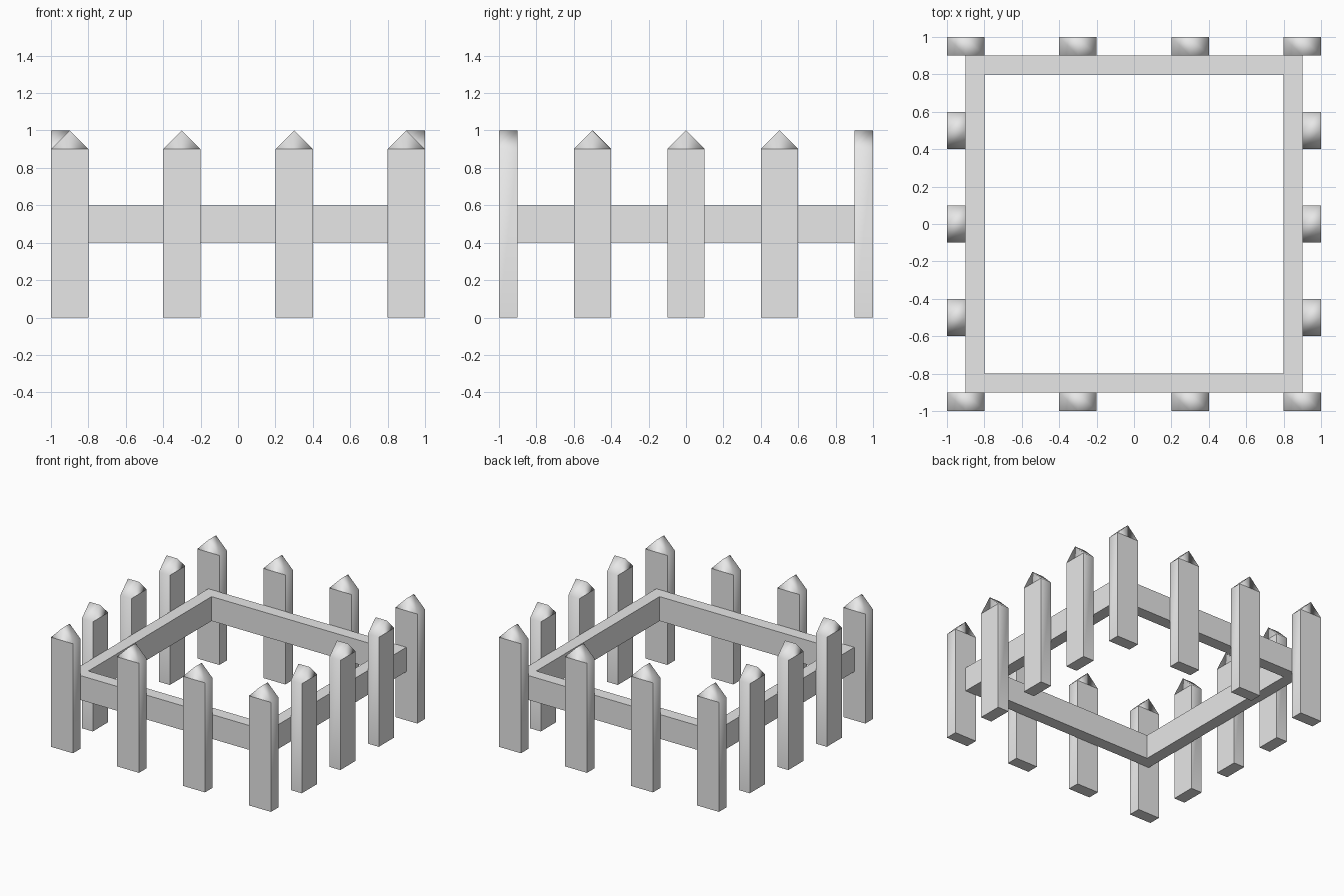
import bpy
import bmesh
from math import pi
from mathutils import Matrix

# Remove the default cube
cube = bpy.data.objects.get("Cube")
if cube:
    bpy.data.objects.remove(cube, do_unlink=True)

# Single grey material
grey = bpy.data.materials.new("plain grey")
grey.use_nodes = True
colour = (0.8, 0.8, 0.8, 1)
grey.diffuse_color = colour
grey.node_tree.nodes["Principled BSDF"].inputs["Base Color"].default_value = colour


def extruded(name, profile, depth, axis):
    """Fill a profile and extrude it along an axis (y or z)."""
    bm = bmesh.new()
    face = bm.faces.new([bm.verts.new(p) for p in profile])
    moved = bmesh.ops.extrude_face_region(bm, geom=[face])["geom"]
    verts = [v for v in moved if isinstance(v, bmesh.types.BMVert)]
    bmesh.ops.translate(bm, verts=verts, vec=[depth * a for a in axis])
    bmesh.ops.recalc_face_normals(bm, faces=bm.faces)
    return finish(name, bm)


def finish(name, bm):
    mesh = bpy.data.meshes.new(name)
    bm.to_mesh(mesh)
    bm.free()
    mesh.materials.append(grey)
    obj = bpy.data.objects.new(name, mesh)
    bpy.context.collection.objects.link(obj)
    return obj


# Picket: plank with a gabled top whose ridge runs through its thickness
W, D, EAVE, TOP = 0.1, 0.1, 0.9, 1.0


def picket(name, along, turn):
    outline = [(-W, 0), (W, 0), (W, EAVE), (0, TOP), (-W, EAVE)]
    obj = extruded(name, [(x, -1, z) for x, z in outline], D, (0, 1, 0))
    bm = bmesh.new()
    bm.from_mesh(obj.data)
    # Split each broad face at the eaves
    bmesh.ops.bisect_plane(bm, geom=bm.verts[:] + bm.edges[:] + bm.faces[:],
                           plane_co=(0, 0, EAVE), plane_no=(0, 0, 1), dist=0.001)
    # Broad faces and base stay flat, the cap and narrow sides are smooth
    for f in bm.faces:
        broad = abs(f.normal.y) > 0.9 and f.calc_center_median().z < EAVE
        f.smooth = not broad and f.normal.z > -0.5
    bm.transform(Matrix.Rotation(turn, 4, "Z") @ Matrix.Translation((along, 0, 0)))
    bm.to_mesh(obj.data)
    bm.free()


# Four pickets on the front and back, three on each side
for side, turn, places in (
        ("front", 0, (-0.9, -0.3, 0.3, 0.9)),
        ("left", pi / 2, (-0.5, 0, 0.5)),
        ("back", pi, (-0.9, -0.3, 0.3, 0.9)),
        ("right", -pi / 2, (-0.5, 0, 0.5))):
    for i, along in enumerate(places, 1):
        picket(f"{side}_picket_{i}", along, turn)

# Square rail frame: outer and inner loops bridged, then raised
OUTER, INNER, LOW, HEIGHT = 0.9, 0.8, 0.4, 0.2
corners = ((-1, -1), (1, -1), (1, 1), (-1, 1))
bm = bmesh.new()
loops = [[bm.verts.new((x * r, y * r, LOW)) for x, y in corners] for r in (OUTER, INNER)]
for i in range(4):
    j = (i + 1) % 4
    bm.faces.new((loops[0][i], loops[0][j], loops[1][j], loops[1][i]))
raised = bmesh.ops.extrude_face_region(bm, geom=bm.faces[:])["geom"]
bmesh.ops.translate(bm, verts=[v for v in raised if isinstance(v, bmesh.types.BMVert)],
                    vec=(0, 0, HEIGHT))
bmesh.ops.recalc_face_normals(bm, faces=bm.faces)
finish("rail_frame", bm)
